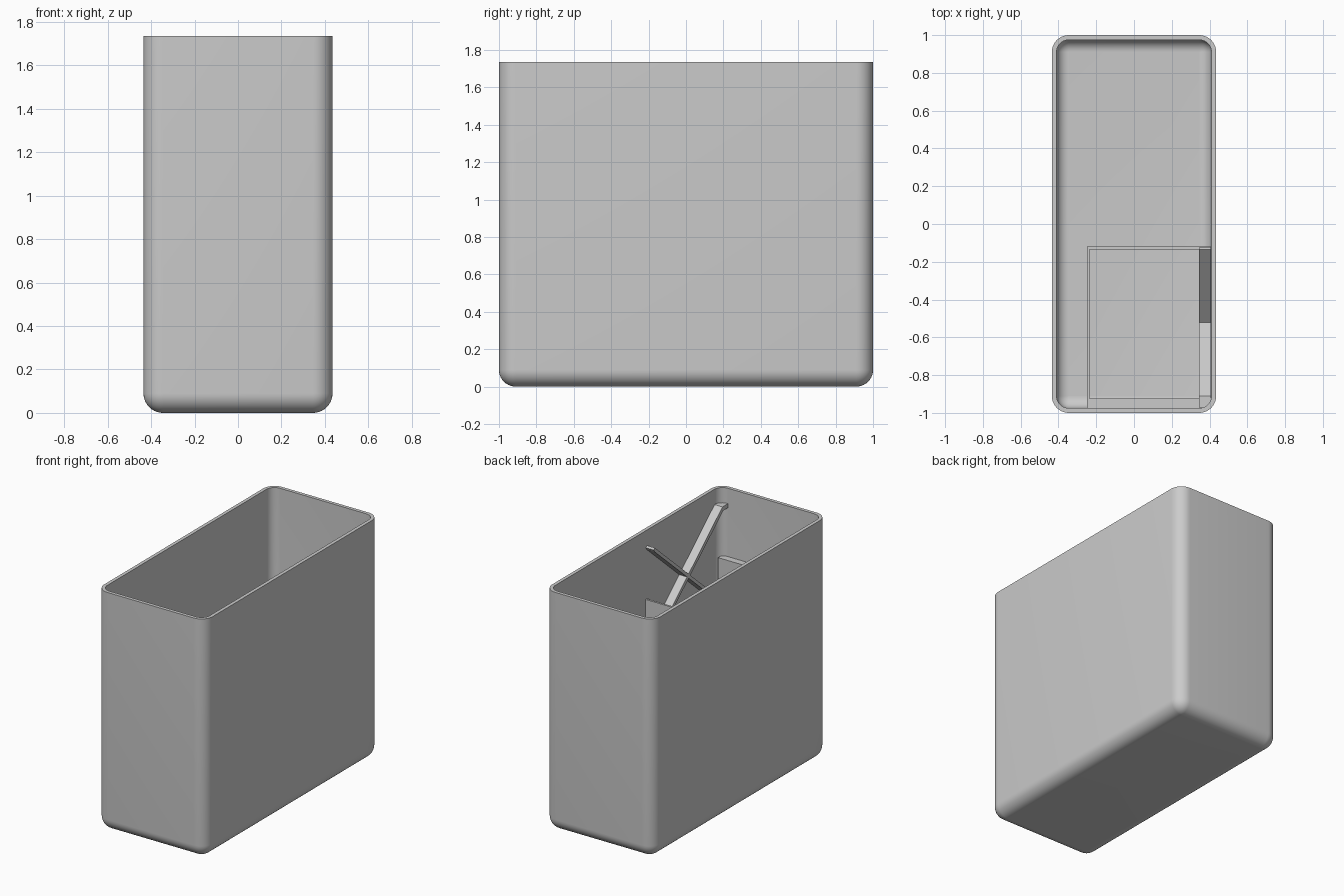
import bpy, bmesh, math

if "Cube" in bpy.data.objects:
    bpy.data.objects.remove(bpy.data.objects["Cube"])

grey = bpy.data.materials.new("plain grey")
grey.diffuse_color = (0.6, 0.6, 0.6, 1)
grey.use_nodes = True
grey.node_tree.nodes["Principled BSDF"].inputs["Base Color"].default_value = grey.diffuse_color

CX, CY, TOP = 0.345, 0.91, 1.735   # corner centres and rim height


def finish(name, bm, smooth=False):
    bmesh.ops.recalc_face_normals(bm, faces=bm.faces)
    mesh = bpy.data.meshes.new(name)
    bm.to_mesh(mesh)
    bm.free()
    mesh.materials.append(grey)
    ob = bpy.data.objects.new(name, mesh)
    bpy.context.collection.objects.link(ob)
    if smooth:
        bpy.ops.object.select_all(action='DESELECT')
        ob.select_set(True)
        bpy.context.view_layer.objects.active = ob
        bpy.ops.object.shade_smooth_by_angle(angle=math.radians(35))
    return ob


def ring(bm, rad, z, n=10):
    """Rounded rectangle loop with corner radius rad."""
    verts = []
    for k, (sx, sy) in enumerate([(1, 1), (-1, 1), (-1, -1), (1, -1)]):
        for i in range(n + 1):
            a = math.pi / 2 * (k + i / n)
            verts.append(bm.verts.new((sx * CX + rad * math.cos(a),
                                       sy * CY + rad * math.sin(a), z)))
    return verts


def box(name, x0, x1, y0, y1, z0, z1):
    bm = bmesh.new()
    bmesh.ops.create_cube(bm, size=1)
    for v in bm.verts:
        v.co = (x1 if v.co.x > 0 else x0,
                y1 if v.co.y > 0 else y0,
                z1 if v.co.z > 0 else z0)
    return finish(name, bm)


def strap(name, pts, x0, x1):
    """Extrude a y-z outline across x."""
    bm = bmesh.new()
    face = bm.faces.new([bm.verts.new((x0, y, z)) for y, z in pts])
    out = bmesh.ops.extrude_face_region(bm, geom=[face])
    for v in out["geom"]:
        if isinstance(v, bmesh.types.BMVert):
            v.co.x = x1
    return finish(name, bm)


# Open container: outer skin, rim and inner skin, with rounded lower edges
bm = bmesh.new()
R, r, t = 0.09, 0.065, 0.025
steps = [math.pi / 2 * i / 10 for i in range(11)]
profile = [(max(R * math.sin(a), 0.001), R - R * math.cos(a)) for a in steps]
profile += [(R, TOP), (r, TOP)]
profile += [(max(r * math.sin(a), 0.001), t + r - r * math.cos(a)) for a in reversed(steps)]
rings = [ring(bm, rad, z) for rad, z in profile]
for a, b in zip(rings, rings[1:]):
    for i in range(len(a)):
        j = (i + 1) % len(a)
        bm.faces.new((a[i], a[j], b[j], b[i]))
bm.faces.new(rings[0])
bm.faces.new(rings[-1])
finish("container", bm, smooth=True)

# Inner compartment in the front right corner
box("compartment_back_wall", -0.25, 0.408, -0.135, -0.12, 0.027, 1.24)
box("compartment_side_wall", -0.25, -0.235, -0.975, -0.135, 0.027, 1.24)
box("compartment_front_wall", -0.235, 0.39, -0.975, -0.925, 0.08, 1.24)

# Crossed straps on the right inner wall
H = 0.03
strap("rising_front_strap",
      [(-0.135, 0.95), (-0.91, 1.625), (-0.972, 1.625),
       (-0.972, 1.625 - H), (-0.92, 1.625 - H), (-0.135, 0.95 - H)], 0.345, 0.408)
strap("rising_back_strap",
      [(-0.91, 0.95), (-0.135, 1.625), (-0.125, 1.612),
       (-0.135, 1.625 - H), (-0.91, 0.95 - H)], 0.345, 0.408)
